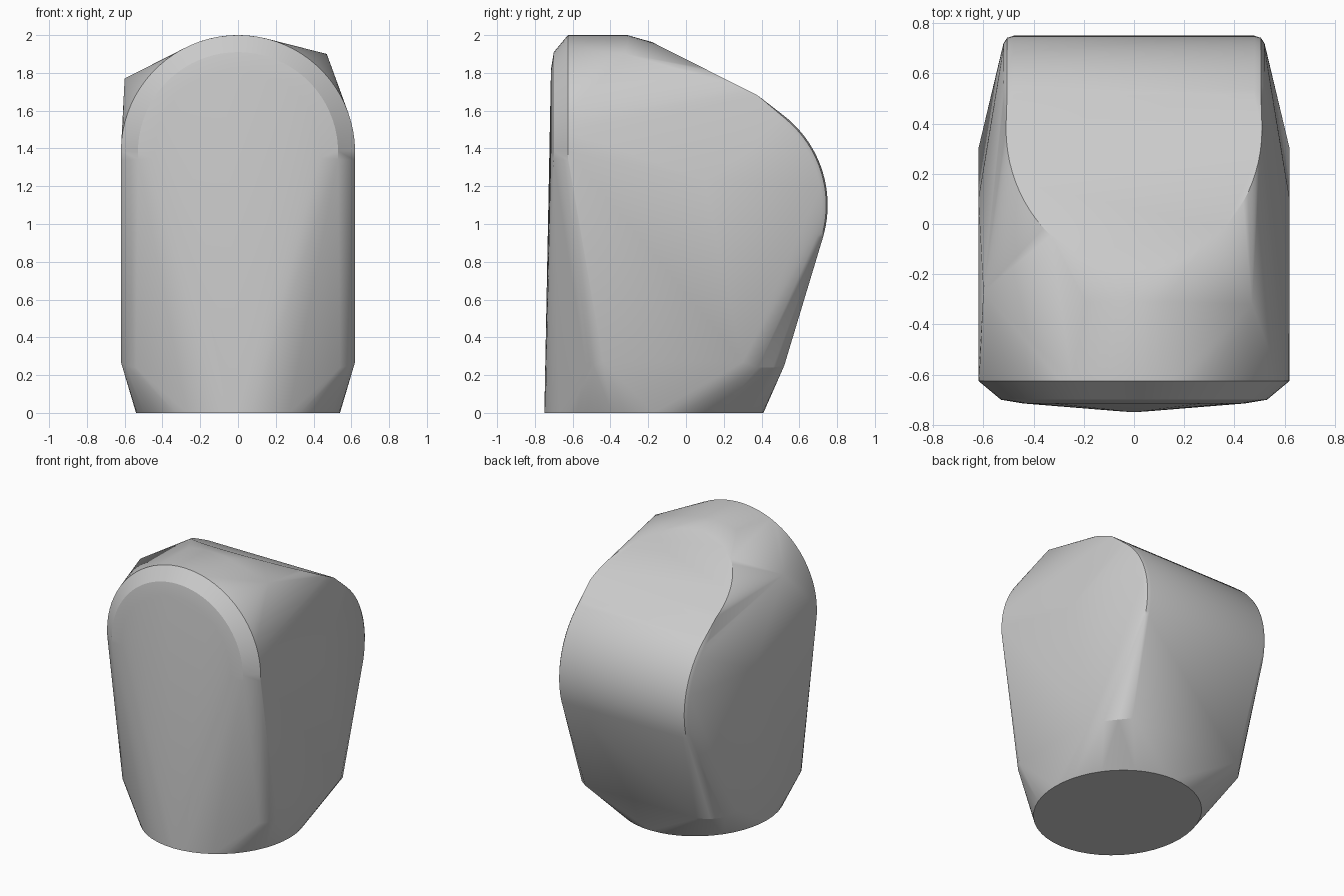
import bpy
import bmesh
from math import sin, cos, radians

cube = bpy.data.objects.get("Cube")
if cube:
    bpy.data.objects.remove(cube, do_unlink=True)


def arc(start, end, steps):
    """Angles from start to end in radians."""
    return [radians(start + (end - start) * i / steps) for i in range(steps + 1)]


points = []

# Oval foot
points += [(0.54 * cos(t), -0.17 + 0.58 * sin(t), 0) for t in arc(0, 352.5, 47)]

# Front arches, stepping out from the flat face to the full width
for radius, y in ((0.44, -0.715), (0.53, -0.70), (0.62, -0.625)):
    points += [(radius * cos(t), y, 1.38 + radius * sin(t)) for t in arc(-4, 184, 40)]

# Crown ridge running back from the arch
points += [(0.62 * cos(t), -0.31, 1.38 + 0.62 * sin(t)) for t in arc(72, 108, 10)]

# Sloping rear roof with a rounded upper end
for t in arc(0, 180, 40):
    y = 0.38 - 0.56 * sin(t)
    points.append((0.51 * cos(t), y, 1.66 + (0.42 - y) * 0.505))

# Rounded back, with slightly softened ends
for side in (-1, 1):
    for half_width, radius in ((0.48, 0.60), (0.505, 0.592), (0.52, 0.57)):
        points += [(side * half_width, 0.15 + radius * cos(t), 1.1 + radius * sin(t))
                   for t in arc(-17, 63, 24)]
    # Side panel and lower corners
    points += [(side * x, y, z) for x, y, z in (
        (0.62, 0.10, 1.23), (0.62, 0.30, 0.27), (0.58, 0.38, 0.24),
        (0.52, 0.46, 0.24), (0.45, 0.52, 0.25),
        (0.62, -0.44, 0.27), (0.59, -0.49, 0.25), (0.54, -0.53, 0.24))]

# Uneven shoulder corners
points += [(0.47, -0.32, 1.90), (-0.60, -0.27, 1.77)]

# Wrap everything in one faceted skin
bm = bmesh.new()
for p in points:
    bm.verts.new(p)
hull = bmesh.ops.convex_hull(bm, input=bm.verts)
spare = {g for g in hull["geom_interior"] + hull["geom_unused"]
         if isinstance(g, bmesh.types.BMVert)}
bmesh.ops.delete(bm, geom=list(spare), context="VERTS")
bmesh.ops.dissolve_limit(bm, angle_limit=radians(0.5), verts=bm.verts, edges=bm.edges)
bmesh.ops.recalc_face_normals(bm, faces=bm.faces)
mesh = bpy.data.meshes.new("stone_body")
bm.to_mesh(mesh)
bm.free()

# Plain grey finish
grey = bpy.data.materials.new("plain grey")
grey.use_nodes = True
colour = (0.6, 0.6, 0.6, 1)
grey.diffuse_color = colour
grey.node_tree.nodes["Principled BSDF"].inputs["Base Color"].default_value = colour
mesh.materials.append(grey)

body = bpy.data.objects.new("stone_body", mesh)
bpy.context.collection.objects.link(body)
bpy.ops.object.select_all(action="DESELECT")
body.select_set(True)
bpy.context.view_layer.objects.active = body
bpy.ops.object.shade_smooth_by_angle(angle=radians(30))
